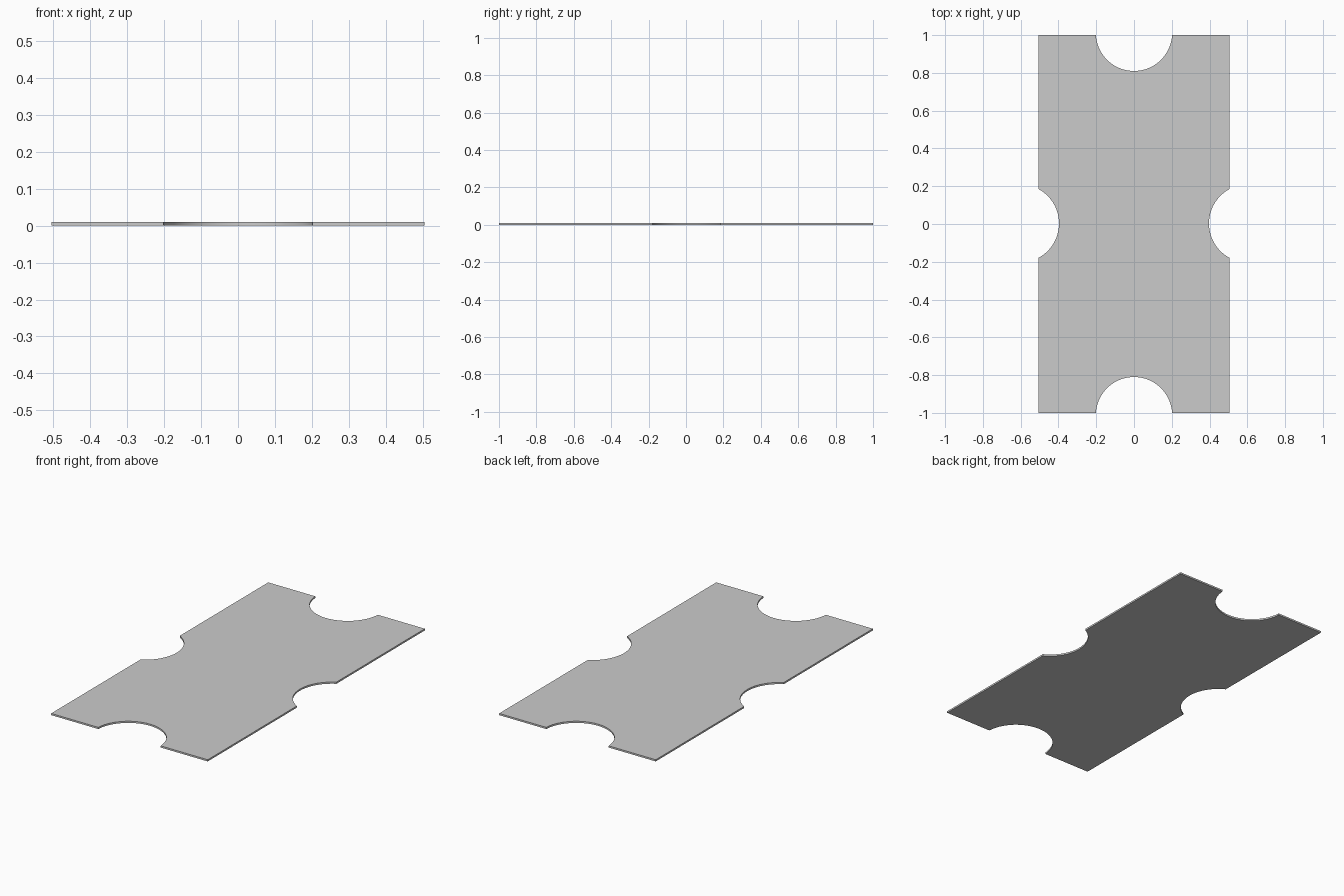
import bpy, bmesh
from math import acos, cos, sin, radians

if "Cube" in bpy.data.objects:
    bpy.data.objects.remove(bpy.data.objects["Cube"])

HX, HY, THICK = 0.505, 1.0, 0.01


def notch(cx, cy, r, outside, facing, steps=40):
    """Arc bitten into an edge; 'outside' is how far its centre lies past the edge."""
    half = acos(outside / r)
    mid = radians(facing)
    return [(cx + r * cos(mid + half - 2 * half * i / steps),
             cy + r * sin(mid + half - 2 * half * i / steps)) for i in range(steps + 1)]


# Outline, counter-clockwise: four corners with a round notch in each edge
outline = [(-HX, -HY)] + notch(0, -HY - 0.012, 0.202, 0.012, 90)
outline += [(HX, -HY)] + notch(HX + 0.099, 0.003, 0.207, 0.099, 180)
outline += [(HX, HY)] + notch(0, HY + 0.012, 0.202, 0.012, 270)
outline += [(-HX, HY)] + notch(-HX - 0.099, 0.003, 0.207, 0.099, 0)

# Thin plate: extrude the outline
bm = bmesh.new()
face = bm.faces.new([bm.verts.new((x, y, 0)) for x, y in outline])
ext = bmesh.ops.extrude_face_region(bm, geom=[face], use_keep_orig=True)
bmesh.ops.translate(bm, vec=(0, 0, THICK),
                    verts=[g for g in ext["geom"] if isinstance(g, bmesh.types.BMVert)])
bmesh.ops.recalc_face_normals(bm, faces=bm.faces)
mesh = bpy.data.meshes.new("notched_plate")
bm.to_mesh(mesh)
bm.free()
plate = bpy.data.objects.new("notched_plate", mesh)
bpy.context.collection.objects.link(plate)

# Smooth the notch walls, keep the rims sharp
bpy.context.view_layer.objects.active = plate
plate.select_set(True)
bpy.ops.object.shade_smooth_by_angle(angle=radians(30))
